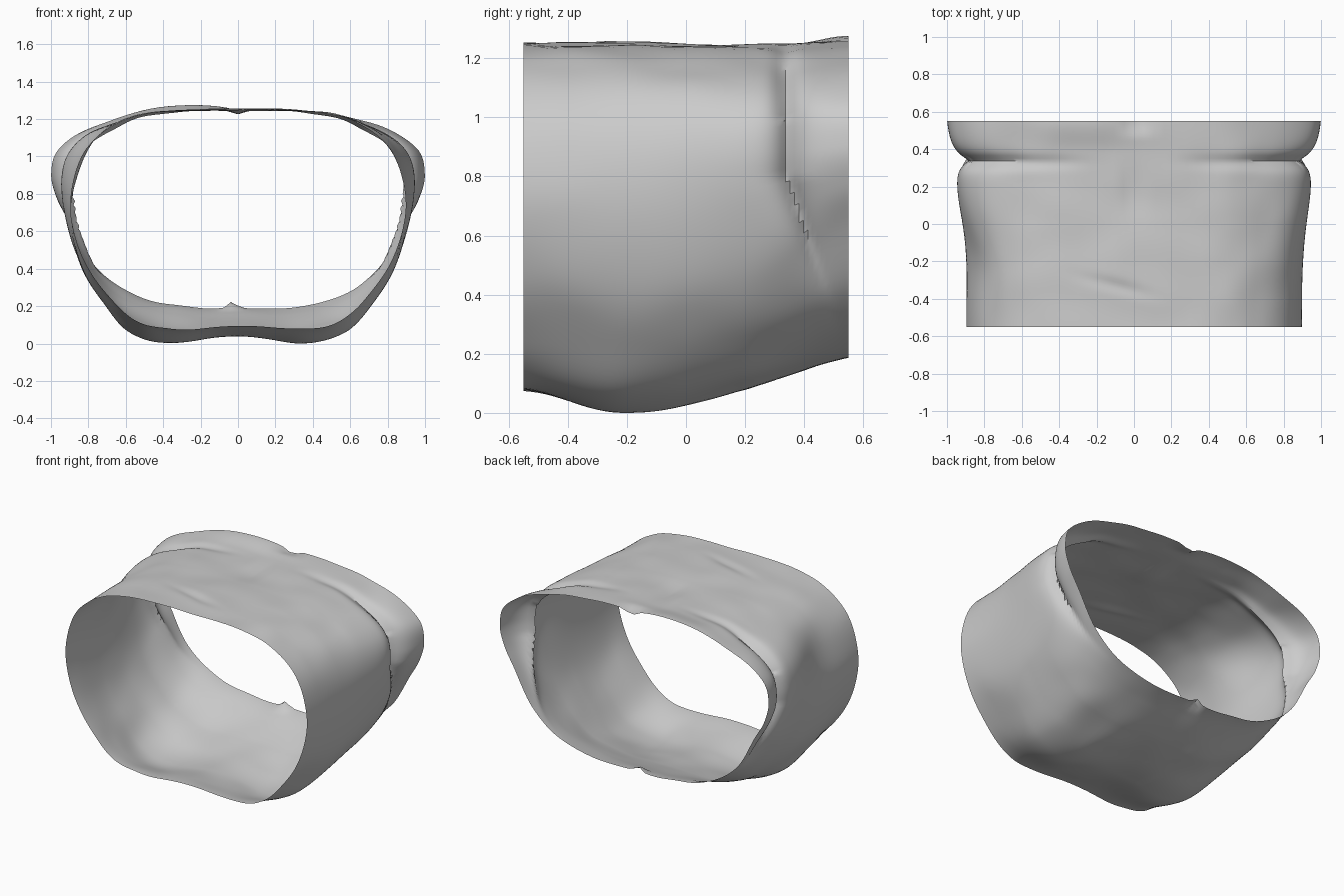
import bpy, bmesh, math
from mathutils import noise, Vector

if "Cube" in bpy.data.objects:
    bpy.data.objects.remove(bpy.data.objects["Cube"])

# Half outlines (x, z) from bottom centre to top centre, by station along y
SECTIONS = [
    (-0.55, [(0, .095), (.35, .08), (.55, .125), (.70, .27), (.83, .46), (.895, .70),
             (.875, .90), (.80, 1.06), (.66, 1.17), (.45, 1.24), (0, 1.255)]),
    (-0.20, [(0, .045), (.35, .005), (.57, .06), (.72, .22), (.84, .42), (.90, .68),
             (.89, .90), (.82, 1.06), (.68, 1.17), (.45, 1.24), (0, 1.255)]),
    (0.20, [(0, .085), (.32, .085), (.56, .14), (.72, .26), (.85, .45), (.925, .68),
            (.95, .88), (.90, 1.04), (.75, 1.15), (.45, 1.235), (0, 1.25)]),
    (0.55, [(0, .19), (.30, .20), (.56, .265), (.76, .41), (.90, .65), (.97, .78),
            (1.0, .91), (.955, 1.05), (.75, 1.17), (.42, 1.245), (0, 1.255)]),
]
AROUND, ALONG = 160, 72


def spline(a, b, c, d, t):
    return b + 0.5 * t * ((c - a) + t * ((2 * a - 5 * b + 4 * c - d)
                                         + t * (3 * (b - c) + d - a)))


def ring(half):
    """Mirror a half outline and resample it as a smooth closed loop."""
    pts = [Vector(p) for p in half]
    pts += [Vector((-p.x, p.y)) for p in reversed(pts[1:-1])]
    n, out = len(pts), []
    for i in range(AROUND):
        u = i * n / AROUND
        k = int(u)
        out.append(spline(*[pts[(k + j) % n] for j in (-1, 0, 1, 2)], u - k))
    return out


def bell(d, w):
    return math.exp(-(d / w) ** 2)


def step(a, b, v):
    t = min(1, max(0, (v - a) / (b - a)))
    return t * t * (3 - 2 * t)


def shape(x, y, z):
    """Add the armpit crease, midline groove, tail nub and small unevenness."""
    side = step(.5, .85, abs(x))
    low = max(0, .8 - z)
    d = abs(y - (.34 + .35 * low))
    crease = (.085 * step(.3, .85, z) + .008) * math.exp(-d / .05) * side
    left = .035 * bell(y + .2, .2) * bell(z - .98, .2) * side if x < 0 else 0
    new_x = x - math.copysign(crease + left, x)
    if z > 1:
        z -= .022 * bell(x + .01, .035) * bell(y - .2, .14)
        z -= .018 * bell(y - .33, .035) * step(.15, .6, abs(x))
        z += .022 * bell(x + .35, .3) * step(.38, .55, y)
        z -= .03 * bell(x - .02, .05) * step(.45, .55, y)
        z -= .012 * bell(y + .36 + .3 * x, .03) * bell(x + .1, .15)
    elif z < .4:
        z += .035 * bell(x + .03, .03) * step(.46, .55, y)
    z += .008 * noise.noise(Vector((x * 5, y * 5, z * 5)))
    return new_x, y, z


# Body shell, open at both ends
rings = [ring(h) for _, h in SECTIONS]
ys = [y for y, _ in SECTIONS]
bm = bmesh.new()
grid = []
for r in range(ALONG + 1):
    y = -.55 + 1.1 * r / ALONG
    k = max(i for i in range(3) if y >= ys[i] - 1e-6)
    t = (y - ys[k]) / (ys[k + 1] - ys[k])
    ids = [min(3, max(0, k + j)) for j in (-1, 0, 1, 2)]
    row = []
    for i in range(AROUND):
        p = spline(*[rings[m][i] for m in ids], t)
        row.append(bm.verts.new(shape(p.x, y, p.y)))
    grid.append(row)
for a, b in zip(grid, grid[1:]):
    for i in range(AROUND):
        j = (i + 1) % AROUND
        bm.faces.new((a[i], a[j], b[j], b[i]))
bmesh.ops.recalc_face_normals(bm, faces=bm.faces)

# Stand the shell on the floor
floor = min(v.co.z for v in bm.verts)
bmesh.ops.translate(bm, verts=bm.verts, vec=(0, 0, -floor))
mesh = bpy.data.meshes.new("torso_shell")
bm.to_mesh(mesh)
bm.free()
torso = bpy.data.objects.new("torso_shell", mesh)
bpy.context.collection.objects.link(torso)
bpy.context.view_layer.objects.active = torso
torso.select_set(True)
bpy.ops.object.shade_smooth_by_angle(angle=math.radians(40))
